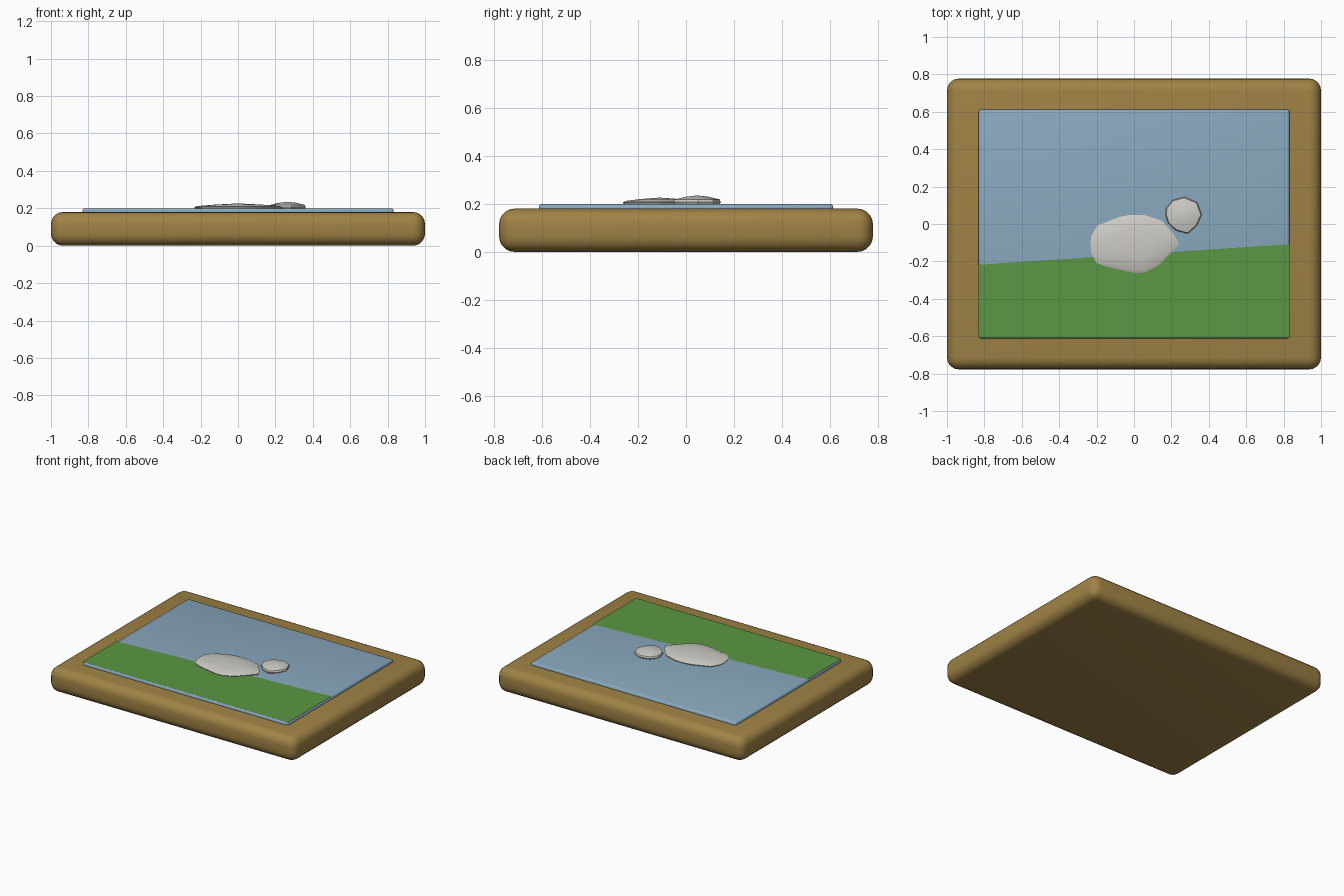
import bpy, bmesh

if "Cube" in bpy.data.objects:
    bpy.data.objects.remove(bpy.data.objects["Cube"])


def paint(ob, name, rgb):
    mat = bpy.data.materials.new(name)
    mat.diffuse_color = (*rgb, 1)
    mat.use_nodes = True
    mat.node_tree.nodes["Principled BSDF"].inputs["Base Color"].default_value = mat.diffuse_color
    ob.data.materials.append(mat)


def mesh_object(name, verts, faces):
    me = bpy.data.meshes.new(name)
    me.from_pydata(verts, [], faces)
    bm = bmesh.new()
    bm.from_mesh(me)
    bmesh.ops.recalc_face_normals(bm, faces=bm.faces)
    bm.to_mesh(me)
    bm.free()
    ob = bpy.data.objects.new(name, me)
    bpy.context.collection.objects.link(ob)
    return ob


def smooth(ob, angle):
    bpy.ops.object.select_all(action='DESELECT')
    ob.select_set(True)
    bpy.context.view_layer.objects.active = ob
    bpy.ops.object.shade_smooth_by_angle(angle=angle)


def rounded_slab(name, sx, sy, z0, z1, radius, segments):
    bpy.ops.mesh.primitive_cube_add(size=1, location=(0, 0, (z0 + z1) / 2))
    ob = bpy.context.object
    ob.name = name
    ob.scale = (sx, sy, z1 - z0)
    bpy.ops.object.transform_apply(location=False, rotation=False, scale=True)
    mod = ob.modifiers.new("rounding", 'BEVEL')
    mod.width, mod.segments = radius, segments
    bpy.ops.object.modifier_apply(modifier=mod.name)
    smooth(ob, 0.6)
    return ob


def relief(name, outline, centre, rings):
    # stacked scaled copies of the outline, closed by a slightly raised centre
    cx, cy = centre
    n = len(outline)
    verts = [(cx + (x - cx) * s, cy + (y - cy) * s, z)
             for s, z in rings[:-1] for x, y in outline]
    verts.append((cx, cy, rings[-1][1]))
    faces = [tuple(reversed(range(n)))]
    for r in range(len(rings) - 2):
        for i in range(n):
            j = (i + 1) % n
            faces.append((r * n + i, r * n + j, (r + 1) * n + j, (r + 1) * n + i))
    last = (len(rings) - 2) * n
    faces += [(last + i, last + (i + 1) % n, len(verts) - 1) for i in range(n)]
    ob = mesh_object(name, verts, faces)
    smooth(ob, 0.5)
    paint(ob, name + "_wool", (0.62, 0.6, 0.56))
    return ob


# wooden frame
frame = rounded_slab("frame", 2.0, 1.555, 0.0, 0.18, 0.065, 5)
paint(frame, "wood", (0.35, 0.225, 0.06))

# sky panel
panel = rounded_slab("sky_panel", 1.665, 1.225, 0.165, 0.2, 0.015, 3)
paint(panel, "sky_blue", (0.25, 0.395, 0.52))

# sloping meadow
meadow = mesh_object("meadow", [(-0.832, -0.61, 0.202), (0.832, -0.61, 0.202),
                                (0.832, -0.108, 0.202), (-0.832, -0.218, 0.202)],
                     [(0, 1, 2, 3)])
paint(meadow, "grass_green", (0.105, 0.31, 0.056))

# animal body
relief("animal_body",
       [(-0.234, -0.1), (-0.228, -0.155), (-0.2, -0.208), (-0.147, -0.23),
        (0.0, -0.262), (0.06, -0.26), (0.138, -0.217), (0.242, -0.105),
        (0.21, -0.05), (0.15, 0.017), (0.06, 0.047), (-0.02, 0.049),
        (-0.08, 0.037), (-0.195, -0.008), (-0.227, -0.06)],
       (0.0, -0.11), [(0.98, 0.198), (1, 0.206), (0.93, 0.212), (0.5, 0.22), (0, 0.226)])

# animal head
relief("animal_head",
       [(0.168, 0.05), (0.182, 0.005), (0.225, -0.035), (0.287, -0.052),
        (0.335, -0.01), (0.362, 0.05), (0.338, 0.115), (0.27, 0.145),
        (0.205, 0.127), (0.172, 0.085)],
       (0.265, 0.047), [(0.95, 0.198), (1, 0.207), (0.95, 0.218), (0.5, 0.229), (0, 0.235)])
